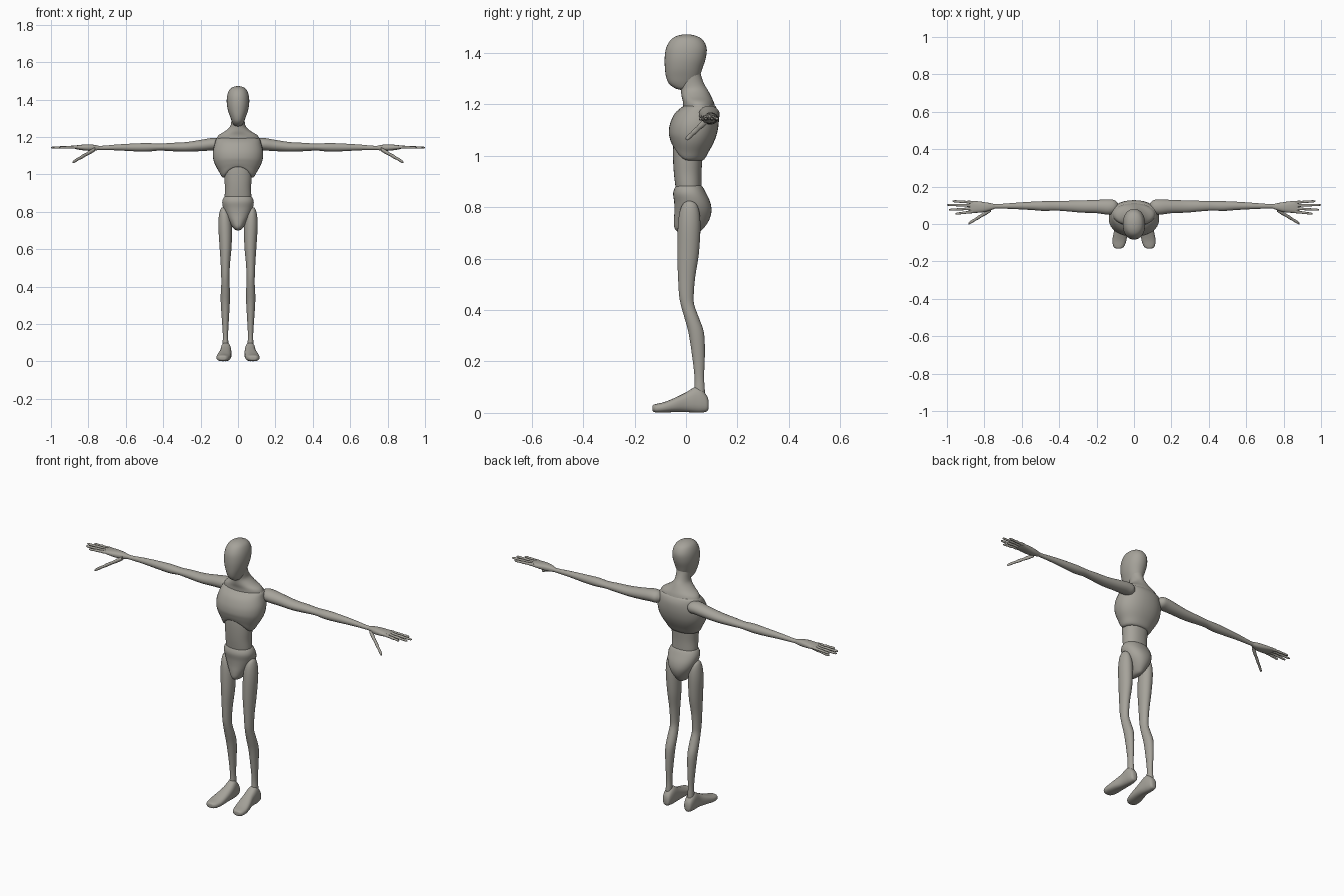
import bpy, bmesh, math

clay = bpy.data.materials.new("warm_grey")
clay.diffuse_color = (0.38, 0.365, 0.325, 1)


def spline(p0, p1, p2, p3, t):
    """Catmull-Rom blend of two neighbouring cross-sections."""
    return [0.5 * (2 * b + (c - a) * t + (2 * a - 5 * b + 4 * c - d) * t * t
                   + (3 * b - a - 3 * c + d) * t ** 3)
            for a, b, c, d in zip(p0, p1, p2, p3)]


def loft(name, axis, rings, sides=24, steps=4, power=2.0, mirror=False):
    """Skin rings of (position, a_min, a_max, b_min, b_max, front_lift)."""
    rings = [tuple(r) + (0,) * (6 - len(r)) for r in rings]
    last = len(rings) - 1
    fine = []
    for i in range(last):
        for s in range(steps):
            fine.append(spline(rings[max(i - 1, 0)], rings[i], rings[i + 1],
                               rings[min(i + 2, last)], s / steps))
    fine.append(rings[-1])
    bm = bmesh.new()
    loops = []
    for t, a0, a1, b0, b1, lift in fine:
        loop = []
        for k in range(sides):
            ang = 2 * math.pi * k / sides
            c, s = math.cos(ang), math.sin(ang)
            a = (a0 + a1) / 2 + (a1 - a0) / 2 * math.copysign(abs(c) ** (2 / power), c)
            b = (b0 + b1) / 2 + (b1 - b0) / 2 * math.copysign(abs(s) ** (2 / power), s)
            h = t + lift * max(0, -s) ** 2
            co = {'x': (h, a, b), 'y': (a, h, b), 'z': (a, b, h)}[axis]
            loop.append(bm.verts.new(co))
        loops.append(loop)
    for l0, l1 in zip(loops, loops[1:]):
        for k in range(sides):
            j = (k + 1) % sides
            bm.faces.new((l0[k], l0[j], l1[j], l1[k]))
    bm.faces.new(loops[0])
    bm.faces.new(loops[-1])
    bmesh.ops.recalc_face_normals(bm, faces=bm.faces)
    me = bpy.data.meshes.new(name)
    bm.to_mesh(me)
    bm.free()
    for p in me.polygons:
        p.use_smooth = True
    me.set_sharp_from_angle(angle=math.radians(50))
    me.materials.append(clay)
    ob = bpy.data.objects.new(name, me)
    bpy.context.collection.objects.link(ob)
    if mirror:
        ob.modifiers.new("mirror", 'MIRROR').use_mirror_merge = False
    return ob


def body(name, rows, **kw):
    """Centred part: rows of (z, half_width, y_front, y_back, front_lift)."""
    loft(name, 'z', [(r[0], -r[1], r[1], r[2], r[3]) + tuple(r[4:]) for r in rows],
         sides=32, **kw)


# Head and neck
body("head", [
    (1.472, .004, -.004, .008), (1.467, .026, -.032, .036), (1.452, .046, -.058, .064),
    (1.42, .058, -.077, .080), (1.38, .060, -.083, .077), (1.34, .053, -.082, .064),
    (1.305, .041, -.077, .052), (1.28, .031, -.066, .035), (1.262, .020, -.042, .020),
    (1.256, .004, -.02, .01)], power=2.15)
body("neck", [
    (1.36, .034, -.03, .055), (1.32, .036, -.025, .057), (1.28, .036, -.024, .070),
    (1.255, .043, -.020, .085), (1.23, .070, -.017, .098), (1.208, .105, -.012, .108),
    (1.18, .118, -.012, .116)])

# Rib cage with raised front arch, then waist
body("chest", [
    (1.203, .075, .010, .100), (1.192, .113, -.012, .115), (1.165, .124, -.043, .126),
    (1.125, .134, -.062, .127), (1.085, .133, -.067, .120, .005),
    (1.05, .122, -.063, .107, .018), (1.015, .102, -.057, .088, .035),
    (.985, .084, -.050, .070, .055), (.982, .060, -.035, .052, .06)], power=2.2)
body("waist", [
    (1.08, .070, -.045, .065), (1.03, .074, -.050, .066), (.98, .073, -.050, .063),
    (.93, .070, -.047, .060), (.88, .071, -.041, .060), (.84, .068, -.035, .06)], power=2.2)

# Pelvis tapering to the crotch
body("pelvis", [
    (.888, .050, -.028, .048), (.882, .072, -.040, .062), (.855, .084, -.050, .078),
    (.82, .080, -.046, .094), (.785, .068, -.045, .099), (.75, .049, -.047, .090),
    (.72, .031, -.045, .070), (.705, .017, -.032, .052), (.700, .004, -.005, .02)],
    power=2.2)

# Legs
loft("leg", 'z', [
    (.824, .074, .084, .005, .020), (.812, .058, .094, -.012, .040),
    (.78, .042, .102, -.025, .052), (.72, .033, .105, -.032, .056),
    (.62, .034, .099, -.034, .050), (.53, .042, .093, -.031, .036),
    (.46, .046, .090, -.027, .030), (.42, .046, .089, -.020, .032),
    (.37, .043, .092, -.006, .050), (.31, .044, .092, .010, .070),
    (.22, .049, .086, .024, .073), (.14, .053, .081, .033, .070),
    (.09, .051, .083, .032, .073), (.05, .051, .084, .030, .073)], mirror=True)
# Feet, turned slightly outward
loft("foot", 'y', [
    (.088, .056, .074, .018, .045), (.082, .046, .085, .006, .065),
    (.06, .040, .091, .001, .092), (.035, .037, .093, .001, .100),
    (.0, .035, .096, .003, .080), (-.045, .036, .108, .003, .058),
    (-.085, .040, .115, .001, .042), (-.115, .050, .112, .001, .035),
    (-.128, .062, .102, .006, .031), (-.131, .074, .092, .012, .024)],
    power=2.5, mirror=True)

# Arms
loft("arm", 'x', [
    (.085, .075, .110, 1.145, 1.175), (.105, .056, .128, 1.130, 1.191),
    (.14, .050, .131, 1.128, 1.194), (.20, .058, .129, 1.124, 1.184),
    (.28, .061, .126, 1.121, 1.172), (.36, .068, .124, 1.124, 1.168),
    (.42, .072, .122, 1.127, 1.164), (.48, .070, .122, 1.122, 1.167),
    (.55, .075, .119, 1.123, 1.165), (.64, .080, .113, 1.128, 1.160),
    (.72, .083, .107, 1.130, 1.153), (.76, .083, .107, 1.130, 1.153)], mirror=True)
# Palms
loft("palm", 'x', [
    (.735, .086, .104, 1.133, 1.150), (.765, .074, .111, 1.127, 1.157),
    (.80, .064, .117, 1.126, 1.160), (.84, .060, .122, 1.130, 1.158),
    (.87, .060, .123, 1.136, 1.154), (.883, .066, .118, 1.141, 1.149)],
    power=2.4, mirror=True)


def digit(name, start, end, radius):
    """Jointed finger with a slight swelling at each knuckle."""
    rings = []
    for f, k in ((0, 1), (.2, 1.1), (.38, .85), (.55, 1), (.7, .75), (.82, .85),
                 (.96, .65), (1, .2)):
        x, y, z = (a + (b - a) * f for a, b in zip(start, end))
        r = radius * k
        rings.append((x, y - r, y + r, z - r, z + r))
    loft(name, 'x', rings, sides=12, steps=2, mirror=True)


# Fingers and thumb
for n, (y0, x1, y1) in {"index": (.067, .955, .054), "middle": (.083, .99, .076),
                        "ring": (.099, 1.0, .102), "little": (.115, .97, .122)}.items():
    digit(n + "_finger", (.855, y0, 1.146), (x1, y1, 1.143), .0075)
digit("thumb", (.765, .076, 1.134), (.885, .002, 1.064), .0105)
